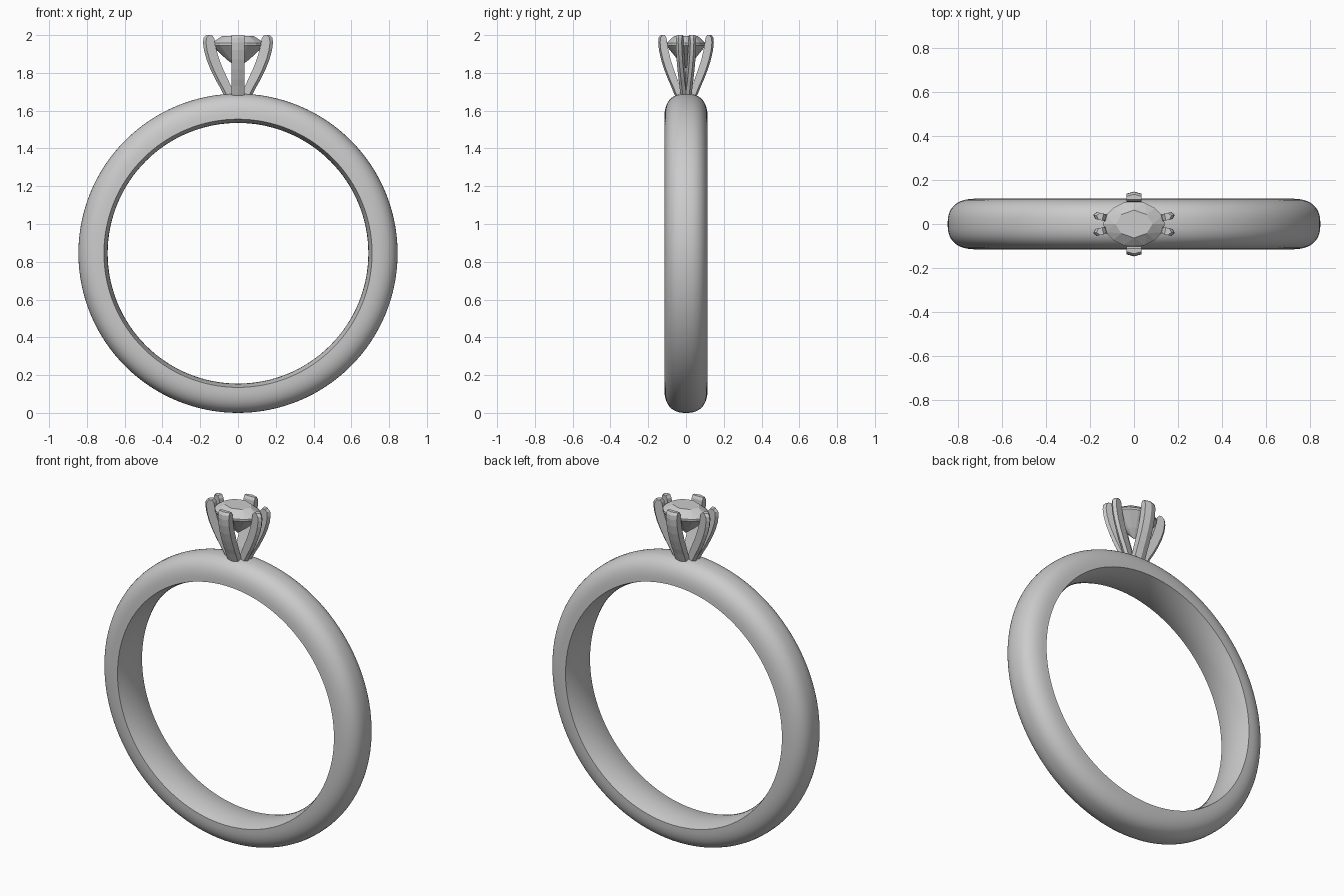
import bpy, bmesh
from math import sin, cos, pi, radians
from mathutils import Vector

if "Cube" in bpy.data.objects:
    bpy.data.objects.remove(bpy.data.objects["Cube"])


def make(name, verts, faces, smooth=None):
    me = bpy.data.meshes.new(name)
    me.from_pydata(verts, [], faces)
    bm = bmesh.new()
    bm.from_mesh(me)
    bmesh.ops.recalc_face_normals(bm, faces=bm.faces)
    bm.to_mesh(me)
    bm.free()
    ob = bpy.data.objects.new(name, me)
    bpy.context.collection.objects.link(ob)
    if smooth:
        bpy.ops.object.select_all(action='DESELECT')
        ob.select_set(True)
        bpy.context.view_layer.objects.active = ob
        bpy.ops.object.shade_smooth_by_angle(angle=radians(smooth))
    return ob


def loft(name, loops, caps=True, closed=False, smooth=None):
    n, m = len(loops[0]), len(loops)
    verts = [v for loop in loops for v in loop]
    faces = [(i * n + j, i * n + (j + 1) % n,
              (i + 1) % m * n + (j + 1) % n, (i + 1) % m * n + j)
             for i in range(m if closed else m - 1) for j in range(n)]
    if caps:
        faces += [tuple(range(n)), tuple(range((m - 1) * n, m * n))]
    return make(name, verts, faces, smooth)


def spow(v, p):
    return (1 if v >= 0 else -1) * abs(v) ** p


# band: domed outside, gently bulging comfort-fit inside
R = 0.845
profile = []
for i in range(25):
    a = pi * i / 24
    profile.append((0.71 + 0.135 * spow(sin(a), 0.8), 0.115 * spow(cos(a), 0.8)))
for i in range(1, 10):
    t = -1 + 2 * i / 10
    profile.append((0.69 + 0.02 * t * t, 0.115 * t))
band_loops = []
for k in range(128):
    a = 2 * pi * k / 128
    band_loops.append([(r * sin(a), y, R + r * cos(a)) for r, y in profile])
loft("band", band_loops, caps=False, closed=True, smooth=40)

# six prongs: (height, inner radius, outer radius), ridged outer face
STATIONS = [(1.66, 0.01, 0.05), (1.69, 0.02, 0.063), (1.73, 0.032, 0.079),
            (1.765, 0.045, 0.095), (1.82, 0.065, 0.116), (1.87, 0.081, 0.132),
            (1.92, 0.093, 0.143), (1.96, 0.1, 0.147), (1.985, 0.103, 0.145),
            (2.0, 0.112, 0.135)]


def prong(name, direction, half):
    d = Vector((direction[0], direction[1], 0))
    side = Vector((-d.y, d.x, 0)).normalized() * half
    loops = []
    for z, ri, ro in STATIONS:
        up = Vector((0, 0, z))
        loops.append([d * ri - side + up, d * (ro - 0.01) - side + up,
                      d * ro + up, d * (ro - 0.01) + side + up,
                      d * ri + side + up])
    loft(name, loops)


prong("front_prong", (0, -1), 0.035)
prong("back_prong", (0, 1), 0.035)
for sx, nx in ((-1, "left"), (1, "right")):
    for sy, ny in ((-1, "front"), (1, "back")):
        prong(f"{nx}_{ny}_prong", (1.26 * sx, 0.28 * sy), 0.016)

# faceted oval stone: culet, pavilion, girdle, crown, table
def stone_loop(scale, z, n=16, turn=0.0):
    pts = []
    for k in range(n):
        a = 2 * pi * (k + turn) / n
        pts.append((0.14 * scale * spow(cos(a), 1.1),
                    0.105 * scale * spow(sin(a), 1.1), z))
    return pts


n = 16
rings = [stone_loop(0.42, 1.87), stone_loop(1.0, 1.945), stone_loop(1.0, 1.957)]
verts = [v for r in rings for v in r]
faces = [(i * n + j, i * n + (j + 1) % n, (i + 1) * n + (j + 1) % n, (i + 1) * n + j)
         for i in range(2) for j in range(n)]
culet = len(verts)
verts.append((0, 0, 1.825))
faces += [(j, culet, (j + 1) % n) for j in range(n)]
table = len(verts)
verts += stone_loop(0.6, 1.995, 8)
g = 2 * n
for j in range(8):
    a, b, c = g + 2 * j, g + 2 * j + 1, g + (2 * j + 2) % n
    t0, t1 = table + j, table + (j + 1) % 8
    faces += [(a, b, t0), (b, t1, t0), (b, c, t1)]
faces.append(tuple(range(table, table + 8)))
make("stone", verts, faces)
